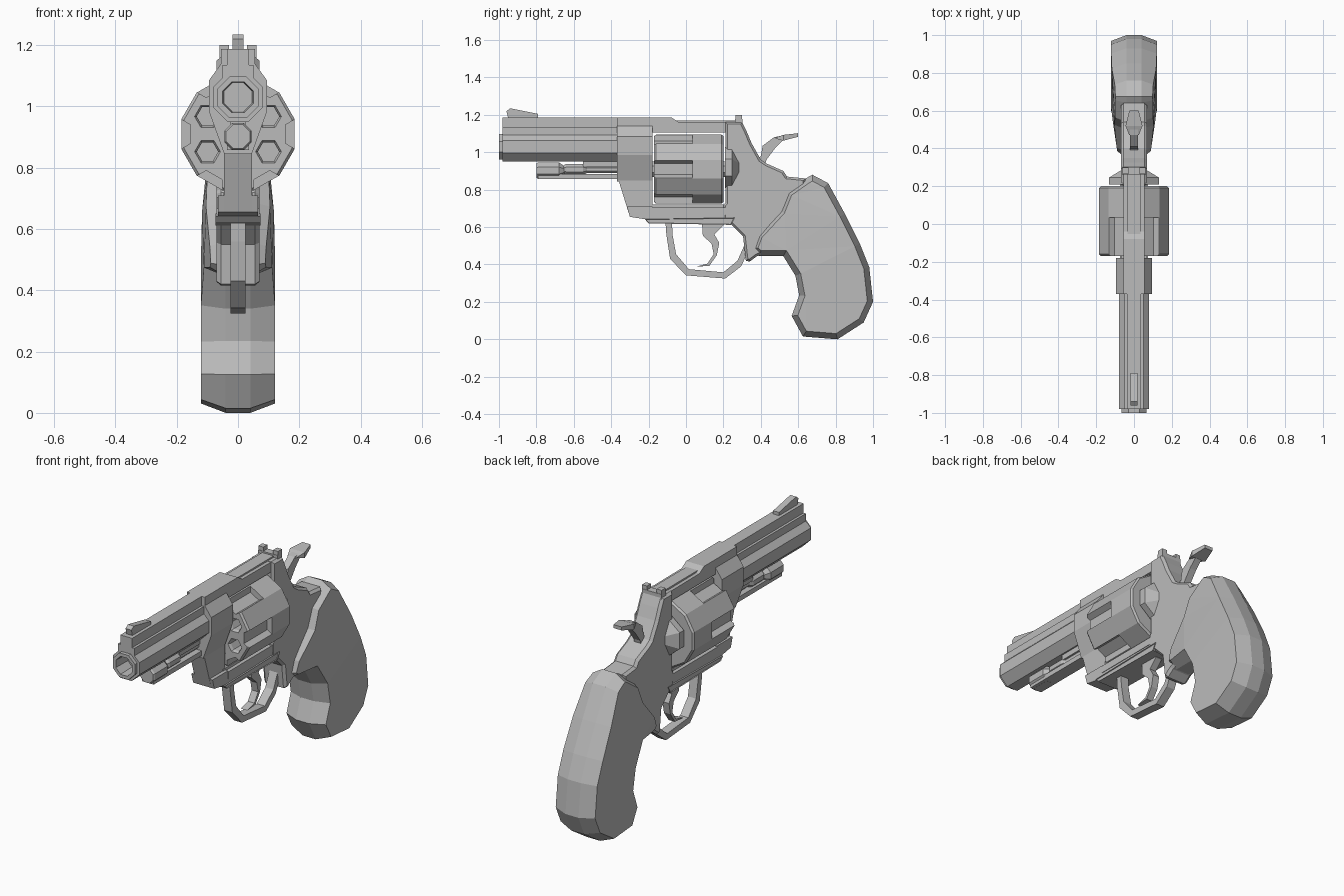
import bpy, bmesh
from math import cos, sin, pi, radians
from mathutils import Vector, Matrix

default = bpy.data.objects.get("Cube")
if default:
    bpy.data.objects.remove(default, do_unlink=True)

grey = bpy.data.materials.new("gunmetal_grey")
grey.use_nodes = True
COLOR = (0.5, 0.5, 0.5, 1)
grey.diffuse_color = COLOR
grey.node_tree.nodes["Principled BSDF"].inputs["Base Color"].default_value = COLOR


def solid(name, rings):
    """Skin matching rings of points and cap both ends."""
    bm = bmesh.new()
    loops = [[bm.verts.new(p) for p in ring] for ring in rings]
    n = len(loops[0])
    for a, b in zip(loops, loops[1:]):
        for i in range(n):
            j = (i + 1) % n
            bm.faces.new((a[i], a[j], b[j], b[i]))
    caps = [bm.faces.new(loops[0]), bm.faces.new(loops[-1])]
    bmesh.ops.recalc_face_normals(bm, faces=bm.faces[:])
    bmesh.ops.triangulate(bm, faces=caps)
    mesh = bpy.data.meshes.new(name)
    bm.to_mesh(mesh)
    bm.free()
    mesh.materials.append(grey)
    obj = bpy.data.objects.new(name, mesh)
    bpy.context.collection.objects.link(obj)
    return obj


def inset(pts, d):
    """Move a closed outline inward with mitred corners."""
    pts = [Vector(p) for p in pts]
    pairs = list(zip(pts, pts[1:] + pts[:1]))
    side = 1 if sum(a.x * b.y - b.x * a.y for a, b in pairs) > 0 else -1
    normals = [Vector((a.y - b.y, b.x - a.x)).normalized() * side for a, b in pairs]
    out = []
    for i, p in enumerate(pts):
        n0, n1 = normals[i - 1], normals[i]
        out.append(p + (n0 + n1) * d / max(0.5, 1 + n0.dot(n1)))
    return out


def plate(name, pts, half, rim=None, bevel=0.0, cx=0.0):
    """Side outline (y, z) extruded across x; half may depend on y and z."""
    width = half if callable(half) else (lambda y, z: half)
    inner = inset(pts, bevel) if rim else pts
    rings = [[(cx - width(y, z), y, z) for y, z in inner]]
    if rim:
        rings += [[(cx + s * rim, y, z) for y, z in pts] for s in (-1, 1)]
    rings.append([(cx + width(y, z), y, z) for y, z in inner])
    return solid(name, rings)


def box(name, y0, y1, z0, z1, half, cx=0.0):
    return plate(name, [(y0, z0), (y1, z0), (y1, z1), (y0, z1)], half, cx=cx)


def lathe(name, profile, cz, sides=8, phase=0.5, cx=0.0, sx=1.0):
    """Faceted turned part around the y axis; profile holds (y, radius)."""
    angles = [2 * pi * (i + phase) / sides for i in range(sides)]
    return solid(name, [[(cx + sx * r * cos(a), y, cz + r * sin(a)) for a in angles]
                        for y, r in profile])


# Barrel with stepped muzzle and bore
lathe("barrel", [(-0.9, 0.05), (-1, 0.054), (-1, 0.073), (-0.98, 0.073),
                 (-0.98, 0.087), (-0.3, 0.087)], 1.03)
box("barrel_rib", -0.98, -0.36, 1.08, 1.187, 0.036)
box("barrel_rib_base", -0.98, -0.36, 1.08, 1.135, 0.05)
plate("front_sight", [(-0.95, 1.18), (-0.96, 1.22), (-0.94, 1.235),
                      (-0.79, 1.205), (-0.79, 1.18)], 0.018)

# Ejector rod and its tray under the barrel
lathe("ejector_head", [(-0.8, 0.042), (-0.79, 0.048), (-0.68, 0.048), (-0.65, 0.025)], 0.902)
box("ejector_tray", -0.79, -0.34, 0.858, 0.885, 0.036)
lathe("ejector_rod", [(-0.7, 0.02), (-0.34, 0.02)], 0.908)
lathe("ejector_knob", [(-0.66, 0.02), (-0.64, 0.033), (-0.55, 0.033), (-0.53, 0.02)], 0.908)
box("ejector_web", -0.55, -0.34, 0.92, 0.96, 0.025)

# Front of the frame
right_half = [(0.055, 1.187), (0.055, 1.14), (0.095, 1.085), (0.095, 0.985), (0.045, 0.845)]
section = right_half + [(-x, z) for x, z in reversed(right_half)]
solid("frame_front", [[(x, y, z) for x, z in section] for y in (-0.37, -0.18)])
plate("frame_front_lower", [(-0.37, 0.95), (-0.37, 0.88), (-0.3, 0.655),
                            (-0.18, 0.655), (-0.18, 0.95)], 0.046)
plate("frame_toe", [(-0.316, 0.71), (-0.3, 0.655), (-0.22, 0.642), (0.24, 0.642),
                    (0.24, 0.67), (-0.18, 0.67), (-0.18, 0.71)], 0.065)

# Top strap and lower bar around the cylinder window
plate("top_strap", [(-0.36, 1.11), (-0.36, 1.187), (-0.08, 1.187), (-0.04, 1.162),
                    (0.25, 1.16), (0.25, 1.105), (-0.18, 1.105)], 0.055)
box("sight_channel", -0.06, 0.27, 1.15, 1.17, 0.035)
box("frame_bottom", -0.2, 0.24, 0.64, 0.72, 0.048)
box("frame_side_ledge", -0.18, 0.21, 0.665, 0.705, 0.068)
plate("frame_floor", [(-0.22, 0.642), (-0.2, 0.62), (0.24, 0.612), (0.26, 0.65)],
      0.07, 0.074, 0.003)

# Rear of the frame, running down to the grip
plate("frame_rear", [(0.21, 1.162), (0.3, 1.162), (0.325, 1.11), (0.35, 1.05), (0.4, 0.96),
                     (0.43, 0.94), (0.52, 0.9), (0.54, 0.87), (0.64, 0.86), (0.62, 0.7),
                     (0.52, 0.5), (0.38, 0.445), (0.34, 0.415), (0.32, 0.42), (0.305, 0.55),
                     (0.24, 0.615), (0.2, 0.62), (0.2, 0.72), (0.21, 0.73)],
      0.07, 0.055, 0.012)
lathe("recoil_shield", [(0.208, 0.118), (0.245, 0.118), (0.285, 0.06)], 0.918, sx=1.22)

# Rear sight with two posts
box("rear_sight_base", 0.262, 0.302, 1.15, 1.178, 0.06)
for s, label in ((1, "left"), (-1, "right")):
    box("rear_sight_post_" + label, 0.265, 0.3, 1.17, 1.2, 0.015, cx=s * 0.045)

# Cylinder with cut flutes and chambers
AXIS = 0.91
drum = lathe("cylinder", [(-0.17, 0.182), (-0.16, 0.191), (0.19, 0.191), (0.2, 0.182)],
             AXIS, sides=12)
cutters = []
flute = [(0.155, -0.03), (0.215, -0.065), (0.215, 0.065), (0.155, 0.03)]
for k in range(6):
    turn = Matrix.Rotation(radians(60 * k), 3, "Y")
    rings = [[turn @ Vector((x, y, z)) + Vector((0, 0, AXIS)) for x, z in flute]
             for y in (-0.3, 0.035)]
    cutters.append(solid("flute_cutter", rings))
    a = radians(60 * k + 30)
    cutters.append(lathe("chamber_cutter", [(-0.18, 0.047), (-0.155, 0.035), (-0.02, 0.035)],
                         AXIS + 0.115 * sin(a), sides=6, phase=0, cx=0.115 * cos(a)))
for cutter in cutters:
    cutter.hide_render = True
    cut = drum.modifiers.new("cut", "BOOLEAN")
    cut.operation, cut.solver, cut.object = "DIFFERENCE", "EXACT", cutter
graph = bpy.context.evaluated_depsgraph_get()
carved = bpy.data.meshes.new_from_object(drum.evaluated_get(graph))
drum.modifiers.clear()
drum.data = carved
for cutter in cutters:
    bpy.data.objects.remove(cutter, do_unlink=True)
lathe("cylinder_hub", [(-0.185, 0.045), (0.215, 0.045)], AXIS)

# Hammer with a wide thumb spur
plate("hammer", [(0.36, 0.95), (0.4, 0.98), (0.41, 1.035), (0.47, 1.08), (0.52, 1.09),
                 (0.52, 1.065), (0.475, 1.02), (0.43, 0.96), (0.42, 0.92)], 0.02)
plate("hammer_spur", [(0.47, 1.075), (0.52, 1.093), (0.6, 1.102), (0.6, 1.083), (0.52, 1.062)],
      lambda y, z: 0.025 + 0.02 * (0.49 < y < 0.58))

# Trigger and guard
guard_outer = [(-0.11, 0.63), (-0.105, 0.56), (-0.085, 0.43), (0.0, 0.342), (0.21, 0.325),
               (0.295, 0.39), (0.34, 0.49)]
guard_inner = [(-0.075, 0.63), (-0.072, 0.56), (-0.053, 0.455), (0.015, 0.375), (0.2, 0.358),
               (0.275, 0.42), (0.315, 0.51)]
plate("trigger_guard", guard_outer + guard_inner[::-1], 0.025)
plate("trigger", [(0.085, 0.63), (0.09, 0.555), (0.137, 0.51), (0.148, 0.455), (0.115, 0.405),
                  (0.053, 0.388), (0.125, 0.393), (0.165, 0.45), (0.178, 0.515), (0.152, 0.56),
                  (0.2, 0.61), (0.2, 0.63)], 0.02)


# Curved grip with broad chamfered edges
def grip_width(y, z):
    return min(0.121, 0.085 + 0.15 * (y - 0.36)) - 0.1 * max(0, z - 0.62)


plate("grip", [(0.64, 0.86), (0.675, 0.88), (0.76, 0.835), (0.85, 0.67), (0.93, 0.51),
               (0.98, 0.385), (1.0, 0.2), (0.95, 0.09), (0.81, 0.0), (0.625, 0.015),
               (0.565, 0.125), (0.605, 0.235), (0.585, 0.34), (0.52, 0.445), (0.39, 0.445),
               (0.35, 0.48), (0.38, 0.56), (0.5, 0.69), (0.54, 0.79)],
      grip_width, 0.04, 0.03)
